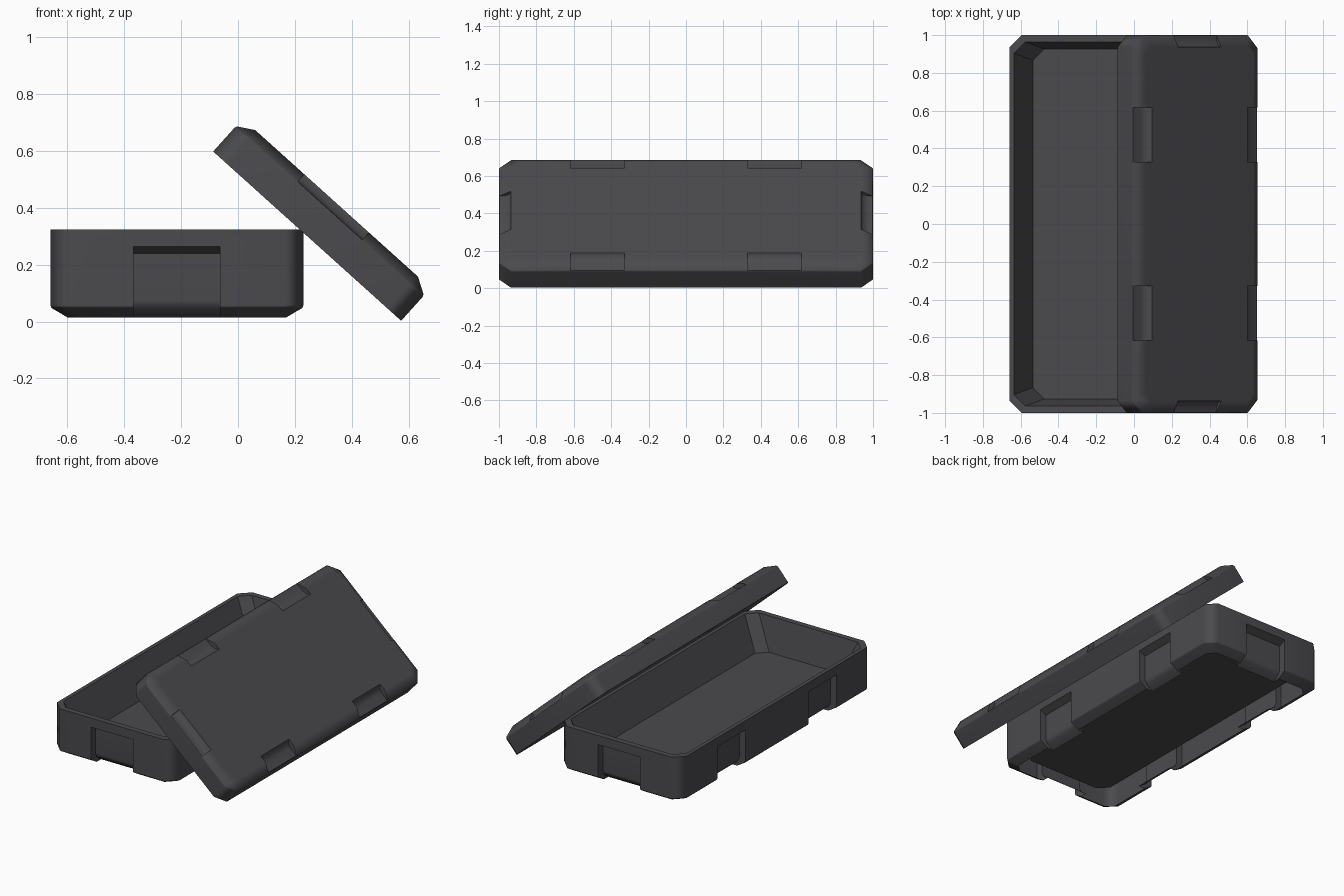
import bpy, bmesh, math
from mathutils import Vector

if "Cube" in bpy.data.objects:
    bpy.data.objects.remove(bpy.data.objects["Cube"])

HX, HY = 0.445, 1.0   # half width and half length of tray and lid

mat = bpy.data.materials.new("dark grey plastic")
mat.diffuse_color = (0.07, 0.069, 0.075, 1)
mat.use_nodes = True
mat.node_tree.nodes["Principled BSDF"].inputs["Base Color"].default_value = mat.diffuse_color


def ring(bm, hx, hy, c, z):
    """Rectangle with cut corners."""
    pts = [(hx, -hy + c), (hx, hy - c), (hx - c, hy), (-hx + c, hy),
           (-hx, hy - c), (-hx, -hy + c), (-hx + c, -hy), (hx - c, -hy)]
    return [bm.verts.new((x, y, z)) for x, y in pts]


def loft(bm, rings, start_cap=True):
    n = len(rings[0])
    for a, b in zip(rings, rings[1:]):
        for i in range(n):
            bm.faces.new((a[i], a[(i + 1) % n], b[(i + 1) % n], b[i]))
    if start_cap:
        bm.faces.new(rings[0][::-1])
    bm.faces.new(rings[-1])


def notch(bm, profile, origin, inward, width):
    """Extrude a (depth, height) profile sideways across a wall."""
    o, d = Vector(origin), Vector(inward)
    side = Vector((-d.y, d.x, 0))
    loft(bm, [[bm.verts.new(o + d * p + Vector((0, 0, z)) + side * s)
               for p, z in profile] for s in (-width / 2, width / 2)])


def make_object(bm, name):
    bmesh.ops.recalc_face_normals(bm, faces=bm.faces)
    me = bpy.data.meshes.new(name)
    bm.to_mesh(me)
    bm.free()
    ob = bpy.data.objects.new(name, me)
    bpy.context.collection.objects.link(ob)
    return ob


def shell(name, h, profile_side, profile_end, basin_z, open_base):
    # outer body with bevelled edge near z = 0
    bm = bmesh.new()
    loft(bm, [ring(bm, HX - .06, HY - .06, .045, 0),
              ring(bm, HX - .004, HY - .004, .064, .033),
              ring(bm, HX, HY, .065, .042), ring(bm, HX, HY, .065, h)])
    body = make_object(bm, name)
    body.data.materials.append(mat)

    # clip notches on all four sides
    bm = bmesh.new()
    for s in (-1, 1):
        notch(bm, profile_end, (0, s * HY, 0), (0, -s, 0), .305)
        for y in (-.473, .473):
            notch(bm, profile_side, (s * HX, y, 0), (-s, 0, 0), .29)
    cutter = make_object(bm, name + "_cutter")
    mod = body.modifiers.new("cut", 'BOOLEAN')
    mod.operation, mod.solver, mod.object = 'DIFFERENCE', 'EXACT', cutter

    bpy.ops.object.select_all(action='DESELECT')
    body.select_set(True)
    bpy.context.view_layer.objects.active = body
    bpy.ops.object.modifier_apply(modifier="cut")
    bpy.data.objects.remove(cutter)

    # open the skin, then hang the sloping basin from the rim
    bm = bmesh.new()
    bm.from_mesh(body.data)
    gone = [f for f in bm.faces if abs(f.normal.z) > .99
            and (f.calc_center_median().z > h - .001
                 or (open_base and f.calc_center_median().z < .001))]
    bmesh.ops.delete(bm, geom=gone, context='FACES')
    outer = ring(bm, HX, HY, .065, h)
    rim = ring(bm, HX - .025, HY - .037, .06, h)
    floor = ring(bm, HX - .125, HY - .074, .06, basin_z)
    loft(bm, [outer, rim, floor], start_cap=False)
    for v in rim + floor:
        for e in v.link_edges:
            e.smooth = False
    bmesh.ops.remove_doubles(bm, verts=bm.verts, dist=.0005)
    bm.to_mesh(body.data)
    bm.free()
    bpy.ops.object.shade_smooth_by_angle(angle=math.radians(46))
    wn = body.modifiers.new("weighted", 'WEIGHTED_NORMAL')
    wn.keep_sharp = True
    return body


def wall_profile(w):
    """Notch up the wall, running out under the base."""
    return [(-.02, -.02), (.12, -.02), (.105, 0), (w + .014, .03), (w, .06),
            (w, .225), (0, .25), (-.02, .253)]


def lid_profile(a, b, c):
    """Shallow notch in the bevelled edge only."""
    return [(-.02, -.02), (c, -.02), (c, 0), (b, .023), (a, .034), (-.02, .036)]


# tray standing level, open underneath
tray = shell("tray", .31, wall_profile(.043), wall_profile(.048), .092, True)
tray.location = (-.215, 0, .015)

# lid with a shallow basin, leaning on the tray edge, open side facing down
lid = shell("lid", .155, lid_profile(.06, .09, .105), lid_profile(.03, .055, .064), .092, False)
lid.rotation_euler = (0, math.radians(222), 0)
lid.location = (.347, 0, .416)
